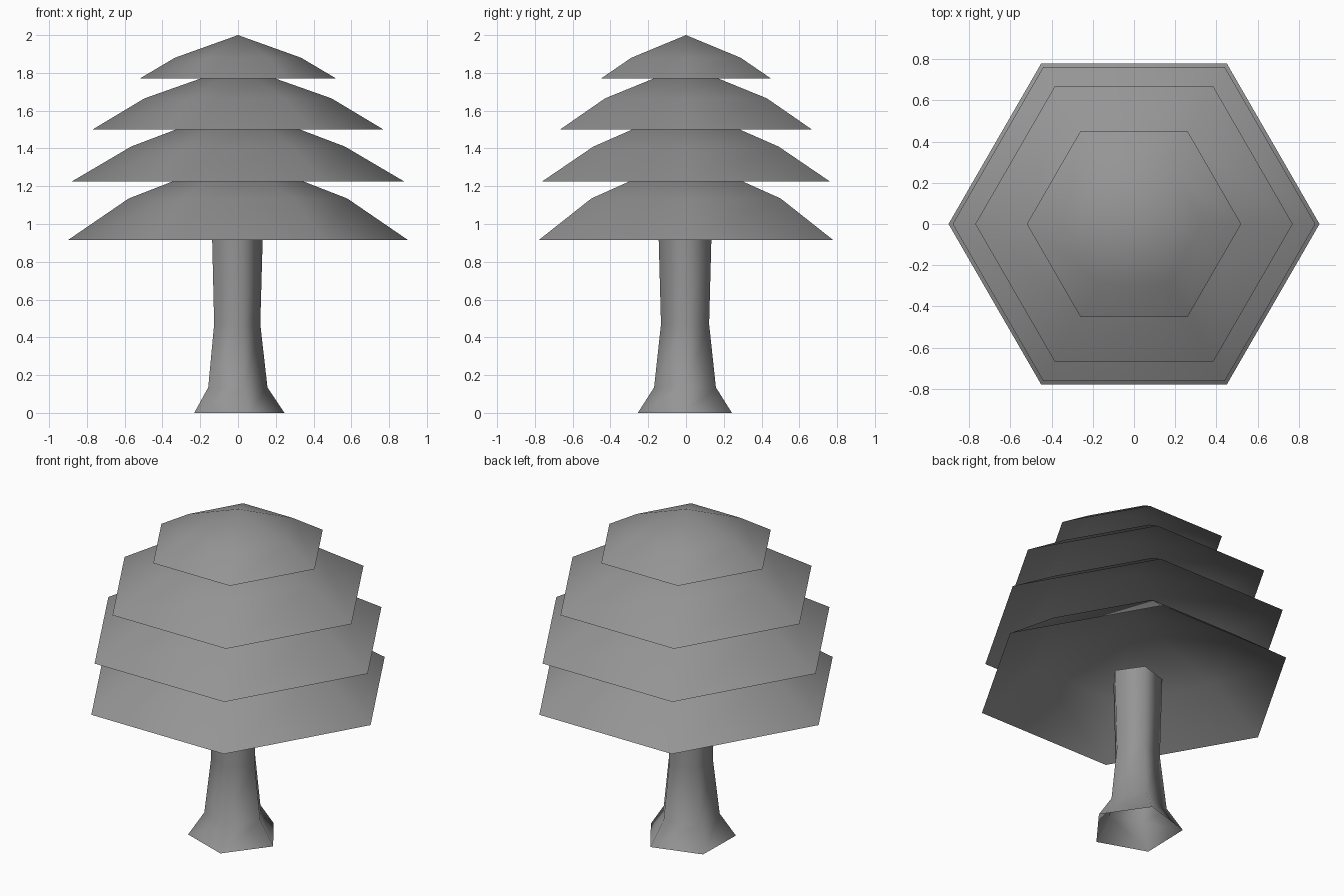
import bpy
import bmesh
import math

cube = bpy.data.objects.get("Cube")
if cube:
    bpy.data.objects.remove(cube, do_unlink=True)

# One plain material for the whole tree
grey = bpy.data.materials.new("plain_grey")
grey.use_nodes = True
colour = (0.3, 0.3, 0.3, 1)
grey.diffuse_color = colour
grey.node_tree.nodes["Principled BSDF"].inputs["Base Color"].default_value = colour


def lathe(name, profile, sides, turn=0.0, centre=(0, 0), apex=None):
    """Open smooth shell from (radius, height) rings, with an optional tip."""
    bm = bmesh.new()
    rings = []
    for radius, z in profile:
        ring = []
        for i in range(sides):
            a = math.radians(turn) + math.tau * i / sides
            ring.append(bm.verts.new((centre[0] + radius * math.cos(a),
                                      centre[1] + radius * math.sin(a), z)))
        rings.append(ring)
    for low, high in zip(rings, rings[1:]):
        for i in range(sides):
            j = (i + 1) % sides
            bm.faces.new((low[i], low[j], high[j], high[i]))
    if apex is not None:
        tip = bm.verts.new((centre[0], centre[1], apex))
        for i in range(sides):
            bm.faces.new((rings[-1][i], rings[-1][(i + 1) % sides], tip))
    for face in bm.faces:
        face.smooth = True
    mesh = bpy.data.meshes.new(name)
    bm.to_mesh(mesh)
    bm.free()
    mesh.materials.append(grey)
    obj = bpy.data.objects.new(name, mesh)
    bpy.context.collection.objects.link(obj)
    return obj


# Five-sided trunk with a flared foot
lathe("trunk", [(0.262, 0), (0.172, 0.135), (0.134, 0.47), (0.148, 0.965)],
      5, turn=70.6, centre=(-0.016, -0.004))

# Six-sided foliage tiers: rim radius, rim height, shoulder height, tip height
tiers = [
    (0.90, 0.915, 1.135, 1.36),
    (0.88, 1.225, 1.41, 1.625),
    (0.77, 1.50, 1.665, 1.84),
    (0.52, 1.77, 1.88, 2.0),
]
for n, (rim, base, shoulder, tip) in enumerate(tiers, 1):
    lathe(f"foliage_tier_{n}", [(rim, base), (rim * 0.643, shoulder)], 6, apex=tip)
